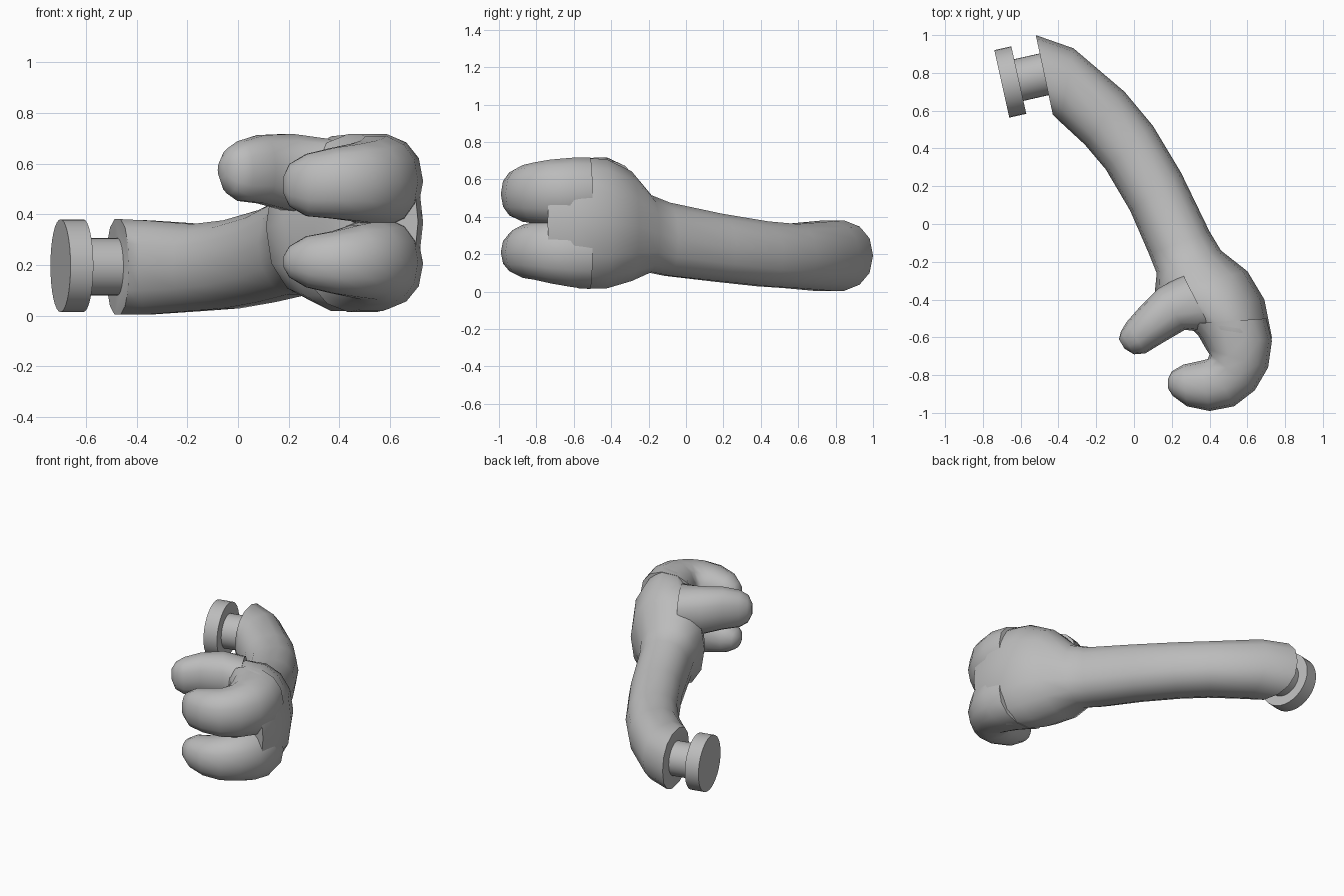
import bpy, bmesh, math
from mathutils import Vector

if "Cube" in bpy.data.objects:
    bpy.data.objects.remove(bpy.data.objects["Cube"])

grey = bpy.data.materials.new("plain grey")
grey.use_nodes = True
grey.diffuse_color = (0.5, 0.5, 0.5, 1)
grey.node_tree.nodes["Principled BSDF"].inputs["Base Color"].default_value = (0.5, 0.5, 0.5, 1)

SIDES = 14


def finish(name, bm, angle=40):
    bmesh.ops.recalc_face_normals(bm, faces=bm.faces)
    mesh = bpy.data.meshes.new(name)
    bm.to_mesh(mesh)
    bm.free()
    mesh.materials.append(grey)
    obj = bpy.data.objects.new(name, mesh)
    bpy.context.collection.objects.link(obj)
    bpy.ops.object.select_all(action='DESELECT')
    obj.select_set(True)
    bpy.context.view_layer.objects.active = obj
    bpy.ops.object.shade_smooth_by_angle(angle=math.radians(angle))
    return obj


def rounded(v, power=0.88):
    return math.copysign(abs(v) ** power, v)


def loft(name, sections):
    """Skin upright oval rings: outer x, y, inner x, y, bottom, top."""
    bm = bmesh.new()
    rings = []
    for ox, oy, ix, iy, low, high in sections:
        mid = Vector((ox + ix, oy + iy, low + high)) / 2
        across = Vector((ox - ix, oy - iy, 0)) / 2
        up = Vector((0, 0, high - low)) / 2
        ring = []
        for i in range(SIDES):
            a = math.tau * i / SIDES
            ring.append(bm.verts.new(mid + across * rounded(math.cos(a)) + up * rounded(math.sin(a))))
        rings.append(ring)
    for a, b in zip(rings, rings[1:]):
        for i in range(SIDES):
            j = (i + 1) % SIDES
            bm.faces.new((a[i], a[j], b[j], b[i]))
    bm.faces.new(rings[0])
    bm.faces.new(rings[-1])
    return finish(name, bm, 50)


def rod(name, start, end, radius):
    start, end = Vector(start), Vector(end)
    bm = bmesh.new()
    axis = end - start
    bmesh.ops.create_cone(bm, cap_ends=True, segments=32, radius1=radius,
                          radius2=radius, depth=axis.length)
    turn = axis.to_track_quat('Z', 'Y')
    for v in bm.verts:
        v.co = turn @ v.co + (start + end) / 2
    return finish(name, bm)


# Arm from the flat shoulder cut, widening past the wrist into the palm
loft("arm_and_palm", [
    (-0.52, 1.00, -0.43, 0.58, 0.00, 0.385),
    (-0.32, 0.93, -0.39, 0.54, 0.00, 0.38),
    (-0.05, 0.70, -0.26, 0.42, 0.015, 0.365),
    (0.10, 0.52, -0.15, 0.29, 0.025, 0.38),
    (0.25, 0.27, -0.02, 0.07, 0.05, 0.42),
    (0.40, -0.04, 0.08, -0.16, 0.08, 0.48),
    (0.46, -0.14, 0.12, -0.26, 0.10, 0.52),
    (0.60, -0.25, 0.11, -0.36, 0.05, 0.65),
    (0.69, -0.40, 0.18, -0.46, 0.01, 0.715),
    (0.73, -0.60, 0.30, -0.53, 0.01, 0.725),
    (0.71, -0.74, 0.37, -0.63, 0.05, 0.69),
])

# Two thick curled fingers share one bend, tapering at the tips
bend = [
    (0.70, -0.50, 0.28, -0.53),
    (0.73, -0.62, 0.34, -0.59),
    (0.71, -0.76, 0.38, -0.66),
    (0.64, -0.88, 0.40, -0.69),
    (0.53, -0.965, 0.39, -0.715),
    (0.40, -0.99, 0.35, -0.725),
    (0.28, -0.965, 0.26, -0.745),
    (0.205, -0.91, 0.20, -0.78),
    (0.18, -0.87, 0.18, -0.82),
]
upper = [(0.34, 0.72), (0.34, 0.72), (0.35, 0.71), (0.36, 0.695), (0.37, 0.68),
         (0.38, 0.665), (0.39, 0.64), (0.43, 0.60), (0.48, 0.55)]
lower = [(0.01, 0.39), (0.02, 0.39), (0.04, 0.385), (0.06, 0.375), (0.07, 0.36),
         (0.085, 0.335), (0.11, 0.315), (0.15, 0.275), (0.19, 0.235)]
for name, heights in (("upper_finger", upper), ("lower_finger", lower)):
    loft(name, [b + h for b, h in zip(bend, heights)])

# Thumb reaching across the front of the palm
loft("thumb", [
    (0.26, -0.27, 0.42, -0.58, 0.40, 0.70),
    (0.13, -0.34, 0.27, -0.56, 0.41, 0.72),
    (0.03, -0.44, 0.15, -0.63, 0.44, 0.715),
    (-0.04, -0.52, 0.06, -0.685, 0.45, 0.69),
    (-0.07, -0.57, 0.00, -0.69, 0.48, 0.66),
    (-0.08, -0.61, -0.05, -0.66, 0.54, 0.61),
])

# Shoulder peg with its round end disc
rod("shoulder_peg", (-0.65, 0.753, 0.193), (-0.42, 0.805, 0.193), 0.113)
rod("peg_disc", (-0.70, 0.742, 0.197), (-0.61, 0.762, 0.197), 0.183)
